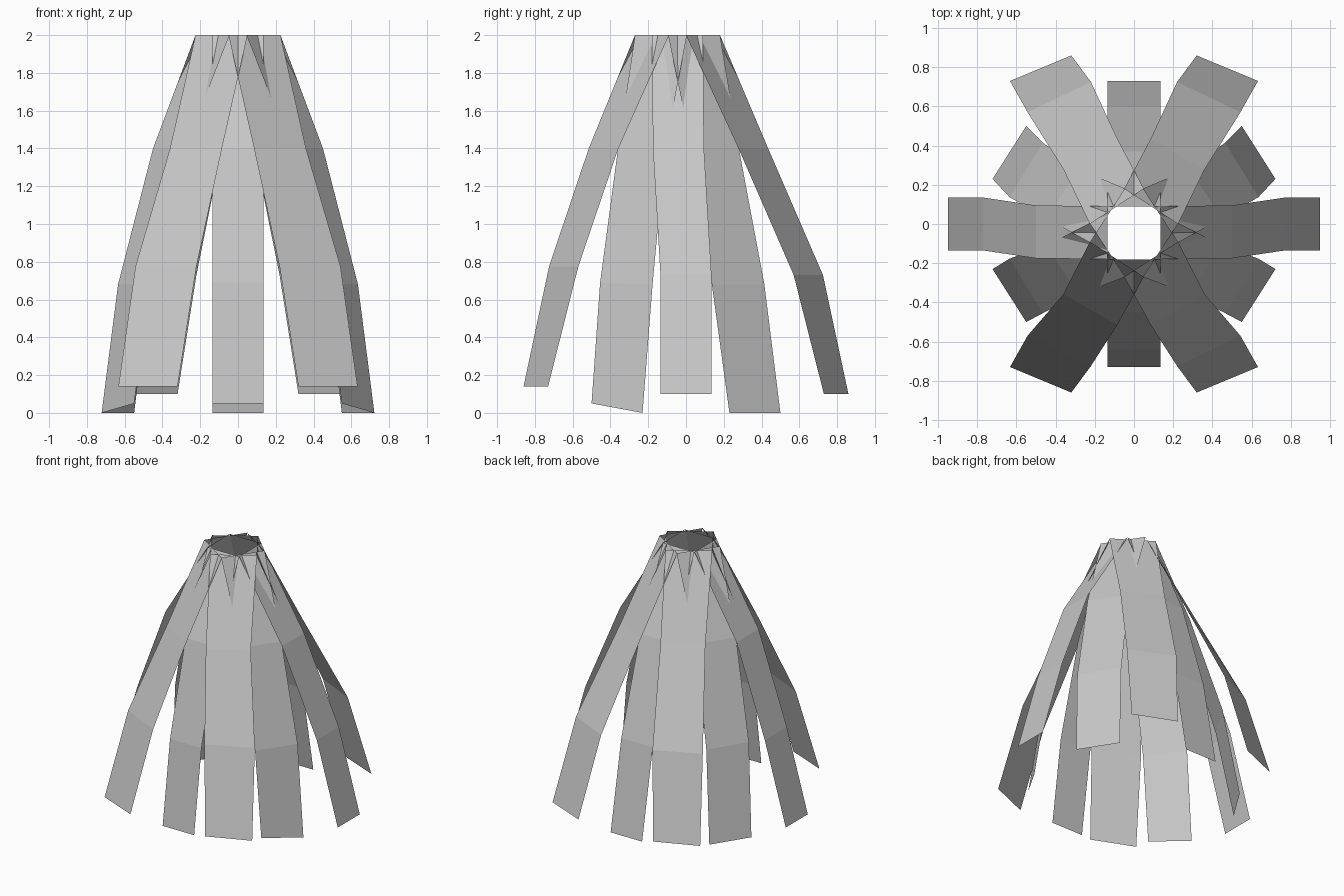
import bpy
import bmesh
from mathutils import Vector

if "Cube" in bpy.data.objects:
    bpy.data.objects.remove(bpy.data.objects["Cube"], do_unlink=True)

# One plain grey for every strip
grey = bpy.data.materials.new("light_grey")
grey.use_nodes = True
colour = (0.57, 0.57, 0.57, 1)
grey.diffuse_color = colour
grey.node_tree.nodes["Principled BSDF"].inputs["Base Color"].default_value = colour

HALF = 0.135

# Row heights, rim offset and front lift for the flared and the inner strips
FLARED = dict(heights=(2, 1.4, 0.73, 0.1), shift=(-0.045, -0.04, 0, 0), lift=(0, 0, 0.045, 0.04))
INNER = dict(heights=(2, 1.4, 0.68, 0), shift=(-0.045, -0.04, -0.02, 0), lift=(0, 0, 0.01, 0.05))


def strip(name, rows, layer, sx=1, sy=1):
    """Thin hanging strip, each row holding its two edge points in plan."""
    bm = bmesh.new()
    previous = None
    for row, z, shift, lift in zip(rows, layer["heights"], layer["shift"], layer["lift"]):
        pair = []
        for x, y in row:
            front = min(max((-y * sy - 0.23) / 0.27, 0), 1)
            pair.append(bm.verts.new((x * sx, y * sy + shift, z + lift * front)))
        if previous:
            bm.faces.new((previous[0], previous[1], pair[1], pair[0]))
        previous = pair
    # Turn every face outward
    bm.normal_update()
    for face in bm.faces:
        centre = face.calc_center_median()
        if face.normal.dot(Vector((centre.x, centre.y, 0))) < 0:
            face.normal_flip()
    mesh = bpy.data.meshes.new(name)
    bm.to_mesh(mesh)
    bm.free()
    mesh.materials.append(grey)
    bpy.context.collection.objects.link(bpy.data.objects.new(name, mesh))


# Straight strips on the main axes, given by their reach at each row
side_rows = [((r, -HALF), (r, HALF)) for r in (HALF, 0.5, 0.77, 0.95)]
end_rows = [((-HALF, r), (HALF, r)) for r in (HALF, 0.41, 0.62, 0.73)]

# Diagonal strips
steep_rows = [((-0.05, 0.225), (0.225, 0.045)), ((0.085, 0.475), (0.36, 0.318)),
              ((0.22, 0.725), (0.543, 0.57)), ((0.32, 0.86), (0.633, 0.73))]
shallow_rows = [((0.225, -0.05), (0.045, 0.225)), ((0.45, 0.07), (0.28, 0.32)),
                ((0.635, 0.157), (0.465, 0.435)), ((0.722, 0.23), (0.55, 0.5))]

for side, sx in (("left", 1), ("right", -1)):
    strip(side + "_strip", side_rows, FLARED, sx)
    for end, sy in (("front", -1), ("back", 1)):
        strip(f"{end}_{side}_flared_strip", steep_rows, FLARED, sx, sy)
        strip(f"{end}_{side}_inner_strip", shallow_rows, INNER, sx, sy)
for end, sy in (("front", -1), ("back", 1)):
    strip(end + "_strip", end_rows, INNER, 1, sy)
